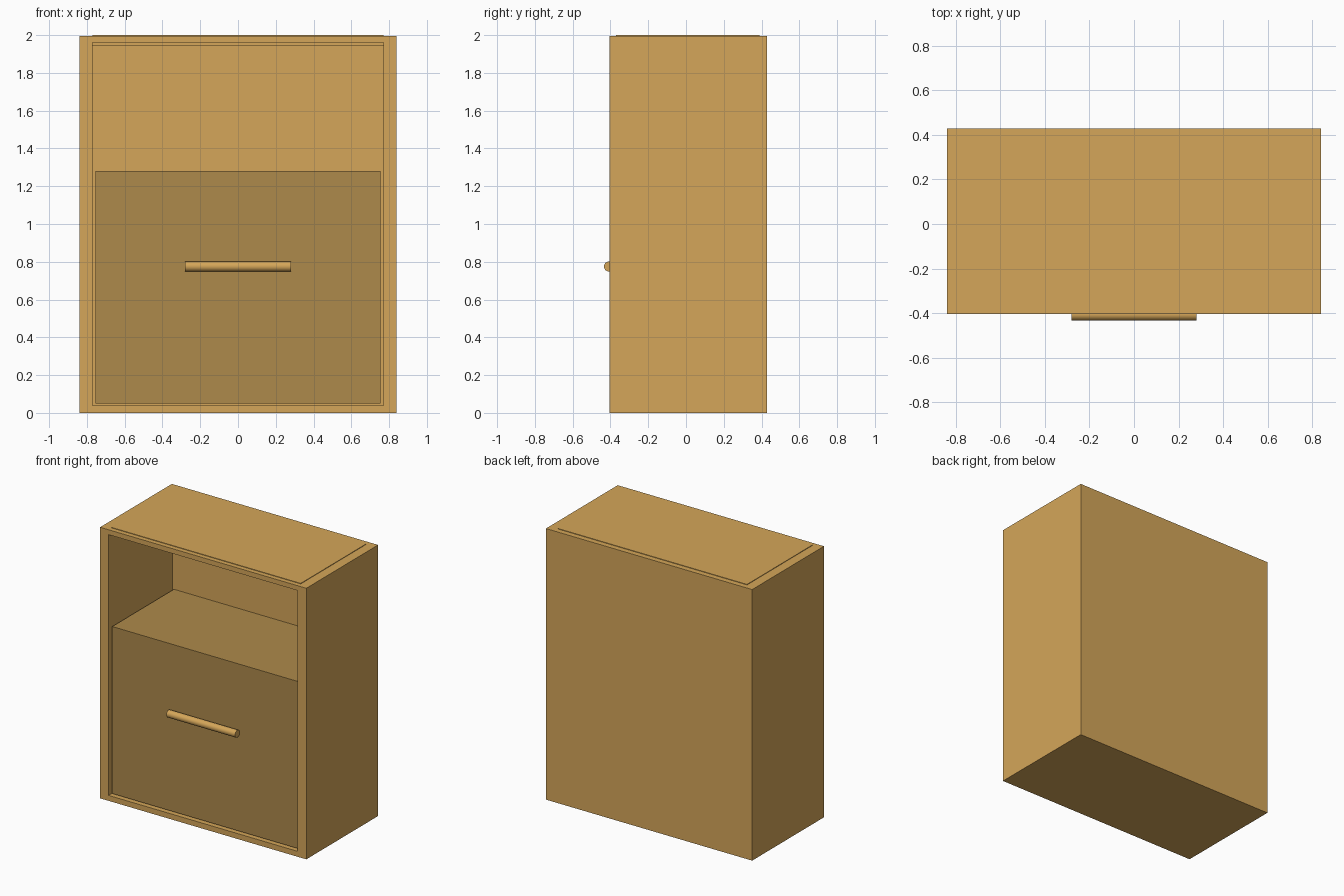
import bpy
import bmesh
from math import pi
from mathutils import Matrix, Vector

cube = bpy.data.objects.get("Cube")
if cube:
    bpy.data.objects.remove(cube, do_unlink=True)


def make_material(name, colour):
    mat = bpy.data.materials.new(name)
    mat.use_nodes = True
    mat.diffuse_color = (*colour, 1)
    mat.node_tree.nodes["Principled BSDF"].inputs["Base Color"].default_value = (*colour, 1)
    return mat


def add_object(name, bm, mat):
    bmesh.ops.recalc_face_normals(bm, faces=bm.faces[:])
    mesh = bpy.data.meshes.new(name)
    bm.to_mesh(mesh)
    bm.free()
    mesh.materials.append(mat)
    obj = bpy.data.objects.new(name, mesh)
    bpy.context.collection.objects.link(obj)
    return obj


def box_bmesh(low, high):
    low, high = Vector(low), Vector(high)
    bm = bmesh.new()
    place = Matrix.Translation((low + high) / 2) @ Matrix.Diagonal((*(high - low), 1))
    bmesh.ops.create_cube(bm, size=1, matrix=place)
    return bm


light_wood = make_material("light_wood", (0.66, 0.38, 0.10))
dark_wood = make_material("dark_wood", (0.42, 0.252, 0.07))

FRONT, BACK, INNER_BACK = -0.405, 0.43, 0.335
HALF_WIDTH, HALF_OPENING = 0.84, 0.77
BODY_TOP, FLOOR, CEILING = 1.996, 0.04, 1.96

# Case: a box whose front face is inset to a frame, then pushed in to a cavity
bm = box_bmesh((-HALF_WIDTH, FRONT, 0), (HALF_WIDTH, BACK, BODY_TOP))
bm.normal_update()
opening = min(bm.faces, key=lambda f: f.calc_center_median().y)
bmesh.ops.inset_region(bm, faces=[opening], thickness=0.03)
for v in opening.verts:
    v.co.x = HALF_OPENING if v.co.x > 0 else -HALF_OPENING
    v.co.z = CEILING if v.co.z > 1 else FLOOR
cavity = bmesh.ops.extrude_discrete_faces(bm, faces=[opening])["faces"][0]
for v in cavity.verts:
    v.co.y = INNER_BACK
add_object("cabinet_case", bm, light_wood)

# Top panel: stands just proud of the case and shows under its ceiling
add_object("top_panel", box_bmesh((-HALF_OPENING, -0.37, 1.945),
                                  (HALF_OPENING, 0.39, 2.0)), light_wood)

# Drawer: set slightly back from the frame
add_object("drawer", box_bmesh((-0.755, -0.385, 0.05),
                               (0.755, INNER_BACK - 0.002, 1.28)), dark_wood)

# Handle: a round bar across the drawer
bm = bmesh.new()
bmesh.ops.create_cone(bm, cap_ends=True, segments=32, radius1=0.027, radius2=0.027, depth=0.56,
                      matrix=Matrix.Translation((0, -0.407, 0.775)) @ Matrix.Rotation(pi / 2, 4, "Y"))
handle = add_object("drawer_handle", bm, light_wood)
bpy.ops.object.select_all(action="DESELECT")
handle.select_set(True)
bpy.context.view_layer.objects.active = handle
bpy.ops.object.shade_smooth_by_angle()
